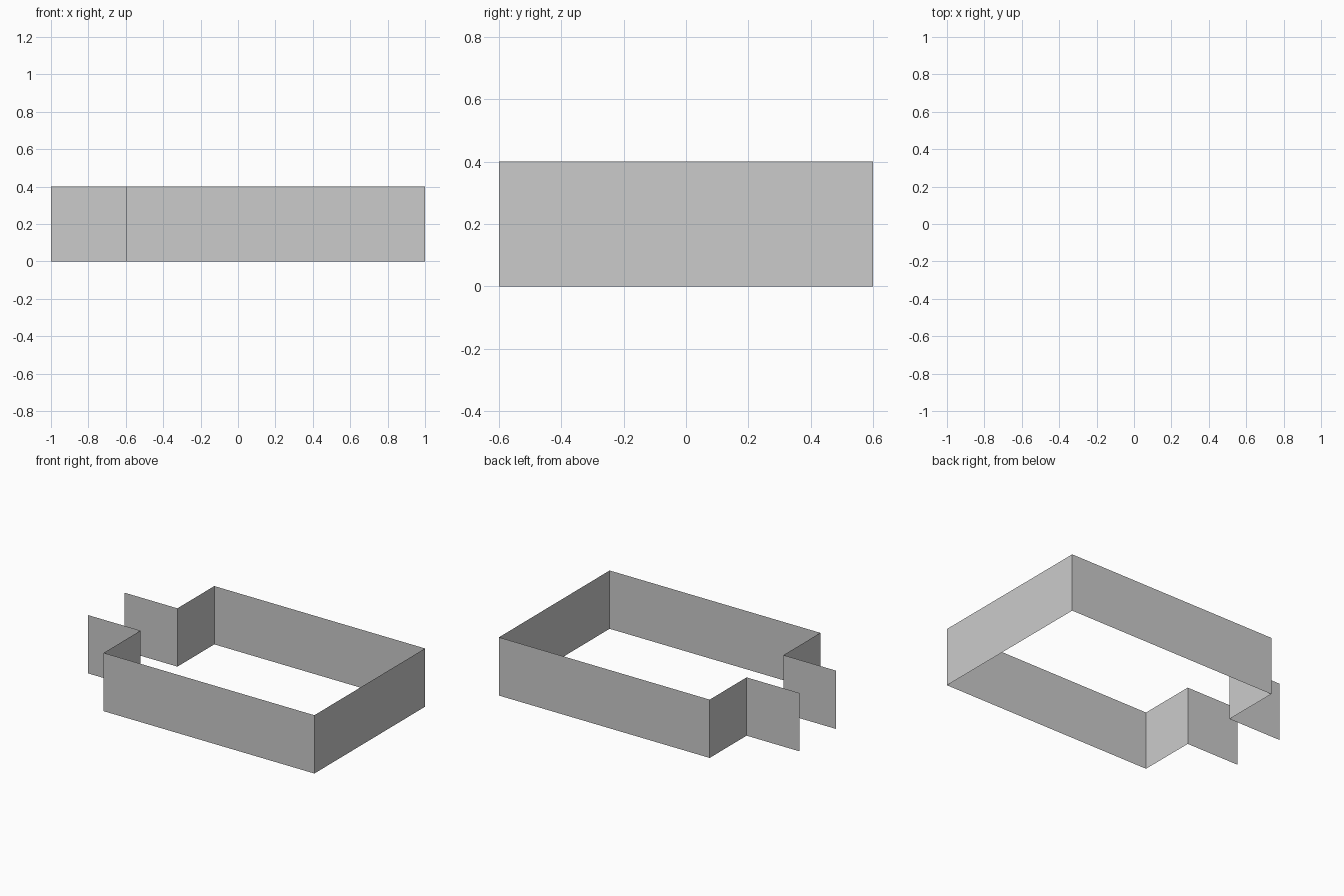
import bpy
import bmesh

if "Cube" in bpy.data.objects:
    bpy.data.objects.remove(bpy.data.objects["Cube"])

HEIGHT = 0.4

# Half of the plan outline, from the open neck end to the far end wall
half = [(-1.0, -0.2), (-0.6, -0.2), (-0.6, -0.6), (1.0, -0.6)]
path = half + [(x, -y) for x, y in reversed(half)]

# Thin wall: one upright sheet per outline segment, open at the neck
bm = bmesh.new()
low = [bm.verts.new((x, y, 0)) for x, y in path]
high = [bm.verts.new((x, y, HEIGHT)) for x, y in path]
for i in range(len(path) - 1):
    bm.faces.new((low[i], low[i + 1], high[i + 1], high[i]))

mesh = bpy.data.meshes.new("perimeter_wall")
bm.to_mesh(mesh)
bm.free()
wall = bpy.data.objects.new("perimeter_wall", mesh)
bpy.context.collection.objects.link(wall)
